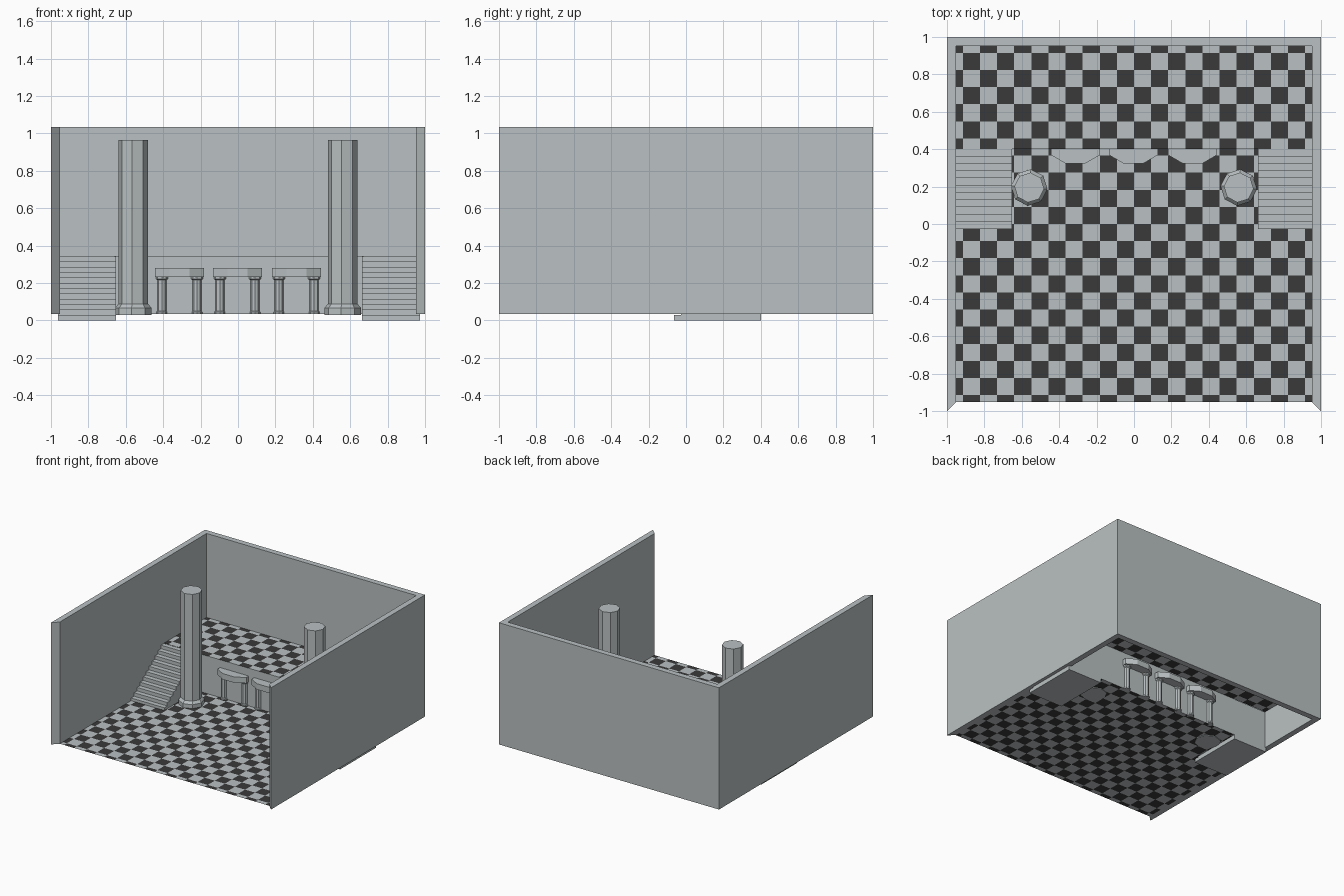
import bpy, bmesh, math

if "Cube" in bpy.data.objects:
    bpy.data.objects.remove(bpy.data.objects["Cube"])

def material(name, rgb):
    m = bpy.data.materials.new(name)
    m.diffuse_color = (*rgb, 1)
    m.use_nodes = True
    m.node_tree.nodes["Principled BSDF"].inputs["Base Color"].default_value = m.diffuse_color
    return m

STONE = material("pale_stone", (0.49, 0.53, 0.54))
DARK = material("dark_tile", (0.042, 0.042, 0.042))
IN, FLOOR, UPPER, STEP_Y = 0.953, 0.035, 0.345, 0.40

def finish(name, bm, mats=(STONE,), normals=True):
    if normals:
        bmesh.ops.recalc_face_normals(bm, faces=bm.faces)
    me = bpy.data.meshes.new(name)
    bm.to_mesh(me)
    bm.free()
    for m in mats:
        me.materials.append(m)
    ob = bpy.data.objects.new(name, me)
    bpy.context.collection.objects.link(ob)
    return ob

def extrude(name, pts, vec):
    """Solid made by sweeping a flat outline along vec."""
    bm = bmesh.new()
    face = bm.faces.new([bm.verts.new(p) for p in pts])
    res = bmesh.ops.extrude_face_region(bm, geom=[face], use_keep_orig=True)
    bmesh.ops.translate(bm, vec=vec, verts=[v for v in res["geom"] if isinstance(v, bmesh.types.BMVert)])
    return finish(name, bm)

def lathe(name, x, y, profile, turn=0.0, sides=8):
    """Eight-sided turned post from (radius, height) pairs."""
    bm = bmesh.new()
    rings = []
    for r, z in profile:
        angles = [turn + 2 * math.pi * i / sides for i in range(sides)]
        rings.append([bm.verts.new((x + r * math.cos(a), y + r * math.sin(a), z)) for a in angles])
    for a, b in zip(rings, rings[1:]):
        for i in range(sides):
            k = (i + 1) % sides
            bm.faces.new((a[i], a[k], b[k], b[i]))
    bm.faces.new(rings[0])
    bm.faces.new(rings[-1])
    return finish(name, bm)

def checker_floor(name, y0, y1, z, tile=0.0915):
    """Floor sheet split along the tile lines, alternate tiles dark."""
    def cuts(a, b):
        inner = [k * tile for k in range(-11, 12) if a + 1e-4 < k * tile < b - 1e-4]
        return [a] + inner + [b]
    xs, ys = cuts(-IN, IN), cuts(y0, y1)
    bm = bmesh.new()
    grid = [[bm.verts.new((x, y, z)) for x in xs] for y in ys]
    for j in range(len(ys) - 1):
        for i in range(len(xs) - 1):
            f = bm.faces.new((grid[j][i], grid[j][i + 1], grid[j + 1][i + 1], grid[j + 1][i]))
            c = f.calc_center_median()
            f.material_index = (math.floor(c.x / tile) + math.floor(c.y / tile)) % 2
    return finish(name, bm, (STONE, DARK), normals=False)

# three walls in a U, mitred at the open front
outline = [(-1, -1), (-1, 1), (1, 1), (1, -1), (IN, -IN), (IN, IN), (-IN, IN), (-IN, -IN)]
extrude("walls", [(x, y, FLOOR) for x, y in outline], (0, 0, 1.0))

# two floor levels and the riser between them
checker_floor("lower_floor", -IN, STEP_Y, FLOOR)
checker_floor("upper_floor", STEP_Y, IN, UPPER)
bm = bmesh.new()
bm.faces.new([bm.verts.new((x, STEP_Y, z)) for x, z in
              ((-0.66, FLOOR), (0.67, FLOOR), (0.67, UPPER), (-0.66, UPPER))])
finish("riser", bm, normals=False)

# staircases on both sides
STEPS, START = 12, -0.065
tread, rise = (STEP_Y - START) / STEPS, 0.343 / STEPS
profile = [(START, 0)]
for s in range(STEPS):
    profile += [(START + s * tread, (s + 1) * rise), (START + (s + 1) * tread, (s + 1) * rise)]
profile.append((STEP_Y, 0))
profile = [p for p in profile]
for side, x in (("left", -0.963), ("right", 0.662)):
    extrude(side + "_stairs", [(x, y, z) for y, z in profile], (0.311, 0, 0))

# tall columns
for side, x in (("left", -0.56), ("right", 0.56)):
    lathe(side + "_column", x, 0.195,
          [(0.098, 0.03), (0.098, 0.067), (0.08, 0.088), (0.08, 0.965)], math.radians(-5))

# three canopies on short posts, half sunk in the riser
for n, cx in enumerate((-0.313, -0.003, 0.313), 1):
    octagon = [(cx + 0.141 * math.cos(a), STEP_Y + 0.082 * math.sin(a), 0.233)
               for a in (math.pi * (2 * i + 1) / 8 for i in range(8))]
    extrude(f"canopy_{n}", octagon, (0, 0, 0.048))
    for side, dx in (("left", -0.094), ("right", 0.094)):
        lathe(f"canopy_{n}_{side}_post", cx + dx, STEP_Y,
              [(0.028, FLOOR), (0.028, 0.046), (0.024, 0.05), (0.024, 0.216),
               (0.032, 0.222), (0.032, 0.235)])
